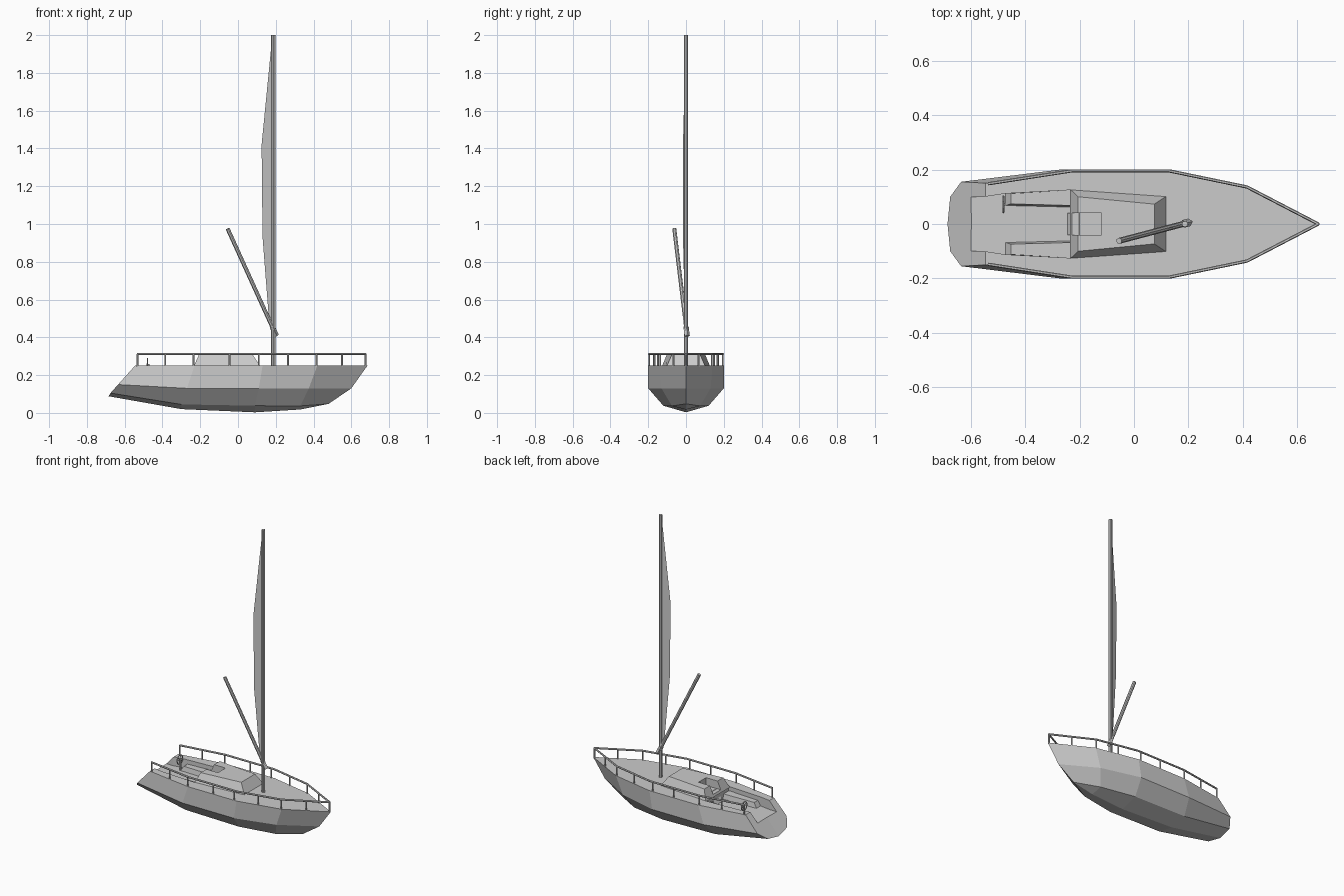
import bpy, bmesh
from math import pi, cos, sin
from mathutils import Vector

cube = bpy.data.objects.get("Cube")
if cube:
    bpy.data.objects.remove(cube, do_unlink=True)

grey = bpy.data.materials.new("plain_grey")
grey.use_nodes = True
colour = (0.6, 0.6, 0.6, 1)
grey.diffuse_color = colour
grey.node_tree.nodes["Principled BSDF"].inputs["Base Color"].default_value = colour


def finish(name, bm, normals=True):
    if normals:
        bmesh.ops.recalc_face_normals(bm, faces=bm.faces)
    mesh = bpy.data.meshes.new(name)
    bm.to_mesh(mesh)
    bm.free()
    mesh.materials.append(grey)
    obj = bpy.data.objects.new(name, mesh)
    bpy.context.collection.objects.link(obj)
    return obj


def loft(name, rings):
    """Closed solid through rings of equal point count."""
    bm = bmesh.new()
    loops = [[bm.verts.new(p) for p in ring] for ring in rings]
    n = len(loops[0])
    for a, b in zip(loops, loops[1:]):
        for i in range(n):
            j = (i + 1) % n
            bm.faces.new((a[i], a[j], b[j], b[i]))
    bm.faces.new(loops[0])
    bm.faces.new(loops[-1])
    bmesh.ops.remove_doubles(bm, verts=bm.verts, dist=0.0005)
    return finish(name, bm)


def outline(half, z):
    """Mirror a half outline of (x, y) pairs across the centreline."""
    return [(x, y, z) for x, y in half] + [(x, -y, z) for x, y in reversed(half)]


def add_rod(bm, a, b, r, sides=6):
    a, b = Vector(a), Vector(b)
    turn = (b - a).to_track_quat('Z', 'Y')
    ends = [[bm.verts.new(p + turn @ Vector((r * cos(t), r * sin(t), 0)))
             for t in (2 * pi * i / sides for i in range(sides))] for p in (a, b)]
    for i in range(sides):
        j = (i + 1) % sides
        bm.faces.new((ends[0][i], ends[0][j], ends[1][j], ends[1][i]))
    bm.faces.new(ends[0][::-1])
    bm.faces.new(ends[1])


def rods(name, segments, r, sides=6):
    bm = bmesh.new()
    for a, b in segments:
        add_rod(bm, a, b, r, sides)
    return finish(name, bm)


def cut(obj, cutter):
    """Carve the cutter out of obj, then discard the cutter."""
    mod = obj.modifiers.new("cut", 'BOOLEAN')
    mod.operation, mod.solver, mod.object = 'DIFFERENCE', 'EXACT', cutter
    graph = bpy.context.evaluated_depsgraph_get()
    graph.update()
    obj_mesh = bpy.data.meshes.new_from_object(obj.evaluated_get(graph))
    obj.modifiers.clear()
    obj.data = obj_mesh
    bpy.data.objects.remove(cutter, do_unlink=True)


# Hull: stations from stern to stem, each listing deck, knuckle, chine and keel
stations = [
    [(-.545, .15, .25), (-.635, .155, .15), (-.675, .10, .105), (-.685, 0, .088)],
    [(-.23, .20, .25), (-.27, .20, .13), (-.30, .12, .045), (-.30, 0, .02)],
    [(.13, .20, .25), (.11, .20, .13), (.09, .12, .038), (.09, 0, .003)],
    [(.42, .14, .25), (.375, .13, .13), (.33, .075, .037), (.33, 0, .018)],
    [(.685, 0, .25), (.60, 0, .13), (.48, 0, .048), (.48, 0, .048)],
]
bm = bmesh.new()
for side in (1, -1):
    grid = [[bm.verts.new((x, y * side, z)) for x, y, z in st] for st in stations]
    for a, b in zip(grid, grid[1:]):
        for i in range(3):
            bm.faces.new((a[i], a[i + 1], b[i + 1], b[i]))
    # Transom half and deck half, closed to the centreline
    centre = [bm.verts.new((st[0][0], 0, .25)) for st in stations]
    bm.faces.new(grid[0] + [centre[0]])
    for i in range(4):
        bm.faces.new((grid[i][0], grid[i + 1][0], centre[i + 1], centre[i]))
bmesh.ops.remove_doubles(bm, verts=bm.verts, dist=0.0005)
bmesh.ops.dissolve_degenerate(bm, edges=bm.edges, dist=0.0005)
flat = [e for e in bm.edges if len(e.link_faces) == 2
        and all(abs(v.co.y) < .001 for v in e.verts) and e.verts[0].co.z > .2
        and e.verts[1].co.z > .2]
bmesh.ops.dissolve_edges(bm, edges=flat, use_verts=False)
hull = finish("hull", bm)

# Cockpit well, open through the transom
well = [(-.75, .10), (-.55, .10), (-.47, .112), (-.228, .125)]
cut(hull, loft("well_cutter", [outline(well, .19), outline(well, .40)]))

# Cabin with sloped walls and a companionway slot
base = [(-.235, .128), (.12, .103)]
roof = [(-.205, .10), (.075, .073)]
cabin = loft("cabin", [outline(base, .245), outline(roof, .312)])
slot = [(-.30, .04), (-.12, .04)]
cut(cabin, loft("slot_cutter", [outline(slot, .26), outline(slot, .40)]))
loft("companionway_step", [
    [(-.245, y, .19), (-.20, y, .262), (-.20, y, .19)] for y in (-.04, .04)])

# Cockpit benches with sloped fronts and ends
for side, label in ((1, "left"), (-1, "right")):
    low = [(-.472, .068), (-.23, .062), (-.23, .125), (-.472, .112)]
    top = [(-.452, .074), (-.23, .068), (-.23, .125), (-.452, .112)]
    loft(label + "_bench", [[(x, y * side, z) for x, y in ring]
                            for ring, z in ((low, .19), (top, .222))])

# Steering wheel on a short post
hub = Vector((-.48, .072, .26))
rim = [hub + Vector((0, .03 * cos(t), .03 * sin(t))) for t in
       (2 * pi * i / 10 for i in range(10))]
rods("wheel_rim", [(rim[i - 1], rim[i]) for i in range(10)], .0035, 5)
rods("wheel_spokes", [(rim[i], rim[i + 5]) for i in (0, 2, 4)], .0025, 4)
rods("wheel_post", [((-.475, .072, .19), (-.475, .072, .26))], .006)

# Mast, raised spar and its pivot
rods("mast", [((.187, 0, .245), (.187, 0, 2))], .011, 8)
foot, tip = Vector((.195, .004, .425)), Vector((-.055, -.062, .975))
rods("spar", [(foot, tip)], .011, 8)
way = (tip - foot).normalized()
rods("spar_pivot", [(foot - way * .02, foot + way * .035)], .0145, 4)

# Narrow sail hanging on the aft side of the mast
bm = bmesh.new()
luff = [(.182, 0, z) for z in (1.99, 1.42, .93, .45)]
leech = [(.178, -.002, 1.96), (.125, -.016, 1.42), (.130, -.016, .93), (.165, -.005, .48)]
a, b = ([bm.verts.new(p) for p in pts] for pts in (luff, leech))
for i in range(3):
    bm.faces.new((a[i], a[i + 1], b[i + 1], b[i]))
finish("sail", bm)

# Guard rails with posts along the deck edge
edge = [(-.535, .148), (-.23, .195), (.13, .195), (.415, .136), (.677, 0)]


def edge_y(x):
    for (x0, y0), (x1, y1) in zip(edge, edge[1:]):
        if x <= x1:
            return y0 + (y1 - y0) * (x - x0) / (x1 - x0)
    return 0


post_x = (-.533, -.385, -.235, -.045, .11, .265, .415, .55, .675)
for side, label in ((1, "left"), (-1, "right")):
    line = [(x, y * side, .312) for x, y in edge]
    rods(label + "_rail", list(zip(line, line[1:])), .006)
    rods(label + "_rail_posts", [((x, edge_y(x) * side, .245),
                                  (x, edge_y(x) * side, .312)) for x in post_x], .005)
